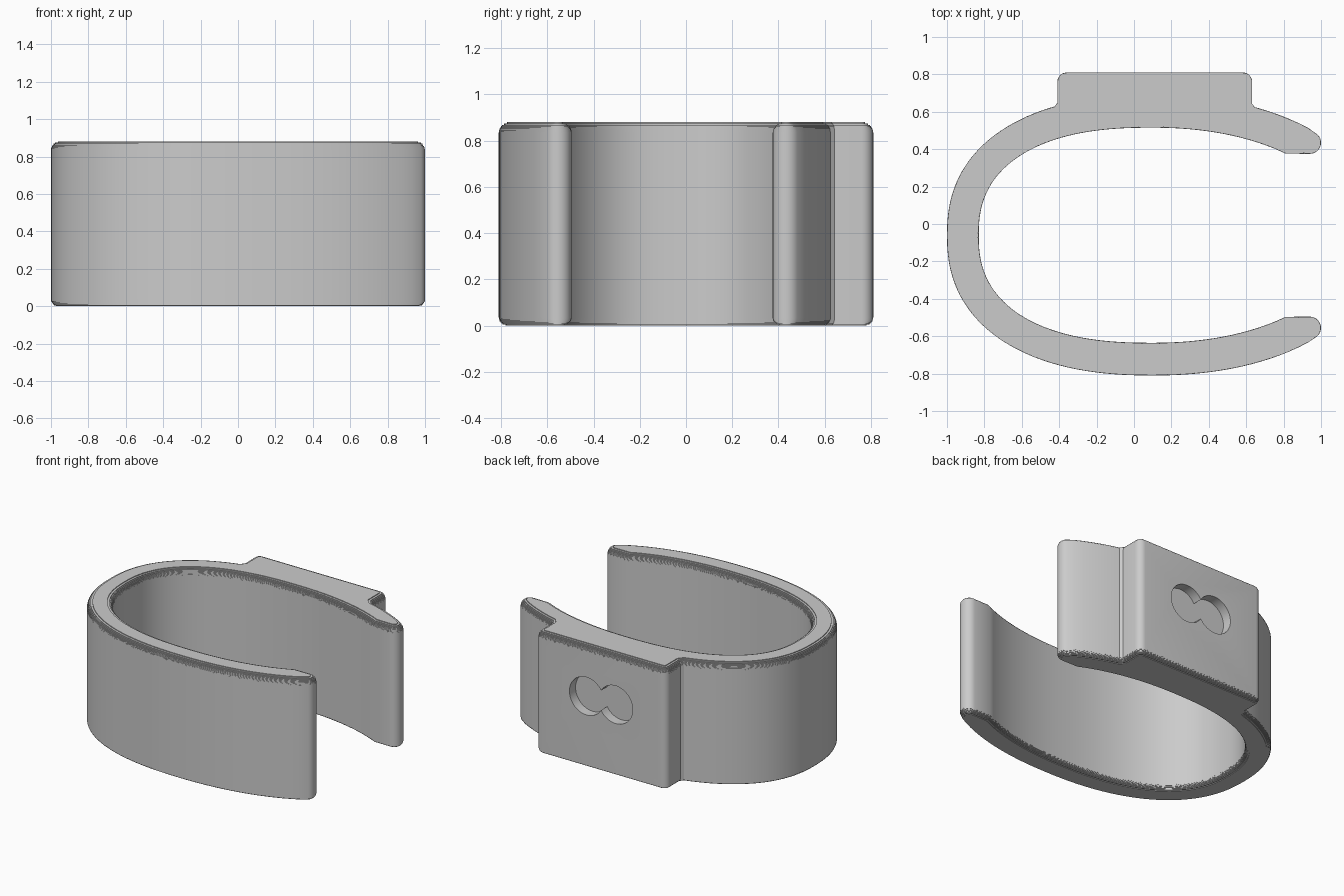
import bpy, bmesh, math
from math import sin, cos, pi, radians
from mathutils import Vector

if "Cube" in bpy.data.objects:
    bpy.data.objects.remove(bpy.data.objects["Cube"])

CY = -0.06      # symmetry line of the C shape
CX = 0.1        # x where the arms are widest apart
HEIGHT = 0.88


def bow(x, half, left, left_power, right, right_power):
    """Half-height of the oval at x, with different left and right curves."""
    reach, power = (left, left_power) if x < CX else (right, right_power)
    t = min(1.0, abs(x - CX) / reach)
    return half * (1 - t ** power) ** (1 / power)


def outer(x):
    return bow(x, 0.75, 1.1, 2.32, 1.22, 2.15)


def inner(x):
    return bow(x, 0.575, 0.93, 2.42, 1.05, 2.1)


def arc(cx, cy, r, a0, a1, n):
    return [(cx + r * cos(radians(a0 + (a1 - a0) * i / n)),
             cy + r * sin(radians(a0 + (a1 - a0) * i / n))) for i in range(n + 1)]


def sweep(fn, start, end, n):
    """Oval points from the left end to the right, denser on the left."""
    return [(x, fn(x)) for x in
            (start + (end - start) * (1 - cos(i / n * pi / 2)) for i in range(n + 1))]


def offset(points, d):
    """Move a counter-clockwise outline inwards by d with mitred corners."""
    out, n = [], len(points)
    for i, p in enumerate(points):
        p = Vector(p)
        a = (p - Vector(points[i - 1])).normalized()
        b = (Vector(points[(i + 1) % n]) - p).normalized()
        na, nb = Vector((-a.y, a.x)), Vector((-b.y, b.x))
        out.append(p + (na + nb) * (d / max(0.3, 1 + na.dot(nb))))
    return out


def prism(name, points, layers):
    """Stack of outlines, each layer given as (z, inset), capped at both ends."""
    bm = bmesh.new()
    rings = [[bm.verts.new((p[0], p[1], z)) for p in offset(points, d)]
             for z, d in layers]
    n = len(points)
    for lo, hi in zip(rings, rings[1:]):
        for i in range(n):
            j = (i + 1) % n
            bm.faces.new((lo[i], lo[j], hi[j], hi[i]))
    bm.faces.new(rings[0][::-1])
    bm.faces.new(rings[-1])
    bmesh.ops.recalc_face_normals(bm, faces=bm.faces)
    mesh = bpy.data.meshes.new(name)
    bm.to_mesh(mesh)
    bm.free()
    ob = bpy.data.objects.new(name, mesh)
    bpy.context.collection.objects.link(ob)
    return ob


# Arm with rounded tip: outer oval, tip, then back along the inner oval
out_side = sweep(outer, -1.0, 0.93, 60)
tip = arc(0.94, 0.495, 0.06, 50, -90, 10)
in_side = sweep(inner, -0.83, 0.81, 54)[::-1]

# Mounting block sits on the back arm
x0, x1, top, r = -0.41, 0.632, 0.81 - CY, 0.05
block = ([(x0 - 0.014, outer(x0 - 0.014)), (x0, outer(x0) + 0.014)]
         + arc(x0 + r, top - r, r, 180, 90, 6)
         + arc(x1 - r, top - r, r, 90, 0, 6)
         + [(x1, outer(x1) + 0.014), (x1 + 0.014, outer(x1 + 0.014))])
back_out = ([p for p in out_side if p[0] < x0 - 0.03] + block
            + [p for p in out_side if p[0] > x1 + 0.03])

# Whole outline, clockwise over the back arm, then mirrored for the front arm
back = back_out + tip + in_side
front = out_side[1:] + tip + in_side[:-1]
outline = back + [(x, -y) for x, y in reversed(front)]
outline = [(x, y + CY) for x, y in reversed(outline)]

# Finely stepped rounding on the top and bottom rims
layers, steps = [], 8
for radius, z_end, direction in ((0.035, 0.0, 1), (0.045, HEIGHT, -1)):
    side = []
    for k in range(steps):
        inset = radius * (1 - sin(math.acos(1 - (k + 0.15) / steps)))
        side += [(z_end + direction * radius * j / steps, inset) for j in (k, k + 1)]
    side.append((z_end + direction * radius, 0.0))
    layers += side if direction == 1 else side[::-1]
cuff = prism("cuff", outline, layers)

# Figure-eight recess in the block's back face
R, half = 0.136, 0.116
a = math.degrees(math.acos(half / R))
eight = (arc(half, 0, R, -180 + a, 180 - a, 40)
         + arc(-half, 0, R, a, 360 - a, 40))
eight = [(x + 0.11, y + 0.515) for i, (x, y) in enumerate(eight) if i not in (41, 81)]
cutter = prism("recess_cutter", eight, [(-0.9, 0), (-0.74, 0)])
cutter.rotation_euler.x = radians(90)
cutter.hide_render = True

mod = cuff.modifiers.new("recess", 'BOOLEAN')
mod.operation, mod.solver, mod.object = 'DIFFERENCE', 'EXACT', cutter
bpy.context.view_layer.objects.active = cuff
cuff.select_set(True)
bpy.ops.object.modifier_apply(modifier=mod.name)
bpy.data.objects.remove(cutter)

grey = bpy.data.materials.new("plain_grey")
grey.diffuse_color = (0.6, 0.6, 0.6, 1)
grey.use_nodes = True
grey.node_tree.nodes["Principled BSDF"].inputs["Base Color"].default_value = grey.diffuse_color
cuff.data.materials.clear()
cuff.data.materials.append(grey)
bpy.ops.object.shade_smooth_by_angle(angle=radians(30))
